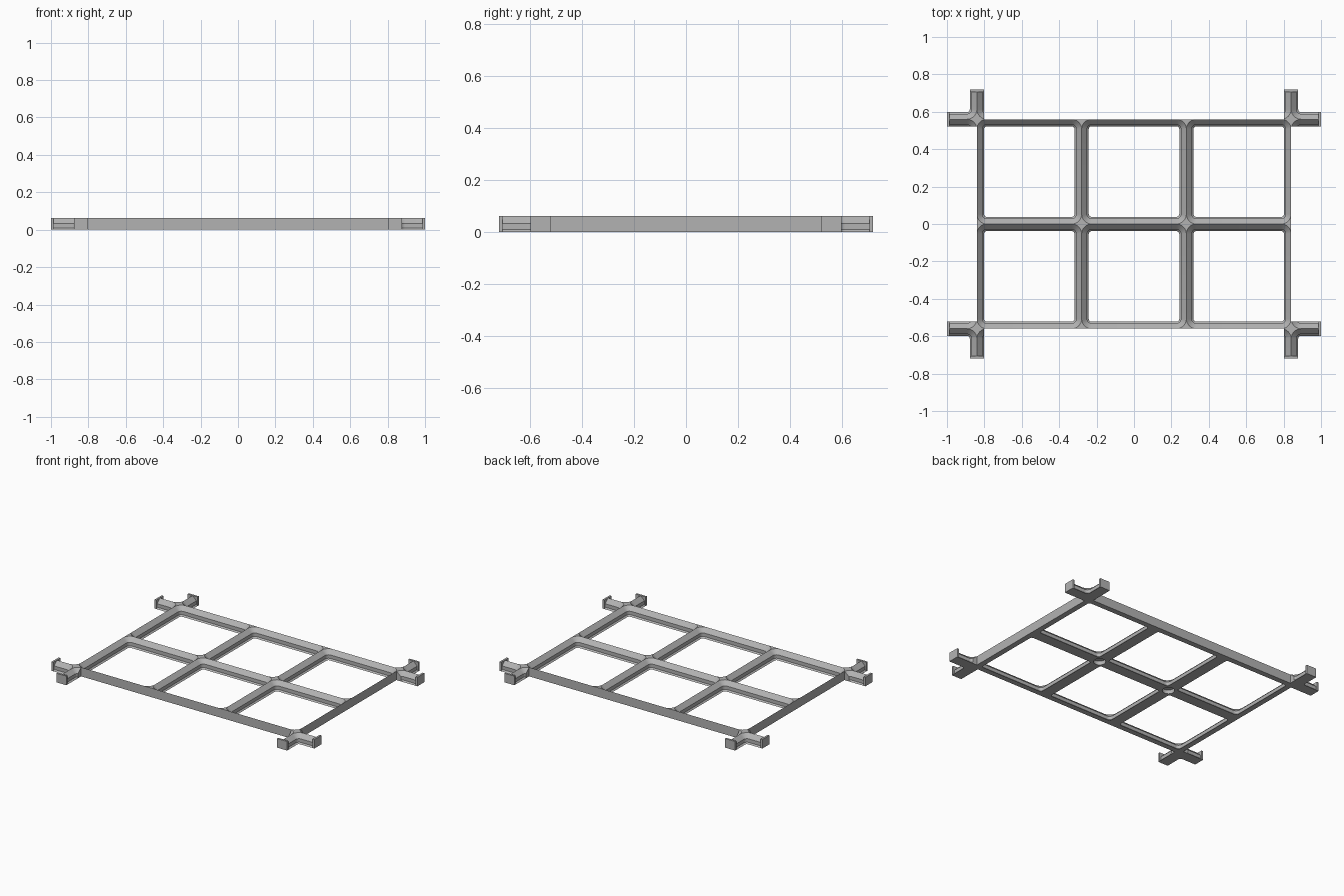
import bpy, bmesh, math
from mathutils import Matrix, Vector

if "Cube" in bpy.data.objects:
    bpy.data.objects.remove(bpy.data.objects["Cube"])

U = 1 / 75                  # base unit
PITCH, H = 42 * U, 4.65 * U
R, FOOT = 4 * U, 2.85 * U   # pocket corner radius, half width of a rib's foot
ARM, PLATE = 12 * U, 1 * U  # corner arm length and end plate thickness
LEVELS = [(0, H), (2.15 * U, 2.5 * U), (2.15 * U, 0.7 * U), (FOOT, 0)]  # inset, z
SEG = 8

grey = bpy.data.materials.new("grey")
grey.diffuse_color = (0.45, 0.45, 0.45, 1)
grey.use_nodes = True
grey.node_tree.nodes["Principled BSDF"].inputs["Base Color"].default_value = grey.diffuse_color


def arc(d):
    """Rounded pocket corner at inset d, from the x rib to the y rib."""
    pts = []
    for i in range(SEG + 1):
        a = math.radians(270 - 90 * i / SEG)
        pts.append((R + (R - d) * math.cos(a), R + (R - d) * math.sin(a)))
    return pts


def strip(bm, a, b):
    """Quads between two equally long rows of points."""
    va, vb = [bm.verts.new(p) for p in a], [bm.verts.new(p) for p in b]
    for i in range(len(a) - 1):
        bm.faces.new((va[i], va[i + 1], vb[i + 1], vb[i]))


def quadrant(main, cx, cy, sx, sy, lx, ly, hole=0.0, clip=None):
    """One quarter of a rib crossing, with ribs of length lx and ly."""
    bm = bmesh.new()
    # sloped rib sides
    rows = [[(x, y, z) for x, y in [(lx, d)] + arc(d) + [(d, ly)]] for d, z in LEVELS]
    for a, b in zip(rows, rows[1:]):
        strip(bm, a, b)
    # flat star on top of the crossing
    top = [(x, y, H) for x, y in arc(0)]
    strip(bm, top, [(0, 0, H)] * len(top))
    # underside, with an optional round pocket
    side = [(R, FOOT * i / 3) for i in range(3)]
    rim = side + arc(FOOT) + [(y, x) for x, y in reversed(side)]
    inner = [Vector(p).normalized() * hole for p in rim]
    strip(bm, [(x, y, 0) for x, y in rim], [(x, y, 0) for x, y in inner])
    if hole:
        roof = [(x, y, 2 * U) for x, y in inner]
        strip(bm, [(x, y, 0) for x, y in inner], roof)
        strip(bm, roof, [(0, 0, 2 * U)] * len(roof))
    strip(bm, [(R, 0, 0), (lx, 0, 0)], [(R, FOOT, 0), (lx, FOOT, 0)])
    strip(bm, [(0, R, 0), (0, ly, 0)], [(FOOT, R, 0), (FOOT, ly, 0)])
    bmesh.ops.remove_doubles(bm, verts=bm.verts, dist=1e-5)
    # trim to the width of the arm and close the cut
    if clip is not None:
        n = Vector((0, 0, 0))
        n[clip] = 1
        bmesh.ops.bisect_plane(bm, geom=bm.verts[:] + bm.edges[:] + bm.faces[:],
                               dist=1e-5, plane_co=n * FOOT, plane_no=n, clear_outer=True)
        o = 1 - clip
        cut = [v for v in bm.verts if abs(v.co[clip] - FOOT) < 2e-5 and v.co[o] < R + 1e-4]
        cut.sort(key=lambda v: (round(v.co.z, 5), v.co[o] if v.co.z < H / 2 else -v.co[o]))
        bm.faces.new(cut)
    bm.transform(Matrix.Translation((cx, cy, 0)) @ Matrix.Diagonal((sx, sy, 1, 1)))
    me = bpy.data.meshes.new("part")
    bm.to_mesh(me)
    bm.free()
    main.from_mesh(me)
    bpy.data.meshes.remove(me)


def add_object(name, bm):
    bmesh.ops.remove_doubles(bm, verts=bm.verts, dist=1e-5)
    bmesh.ops.recalc_face_normals(bm, faces=bm.faces)
    me = bpy.data.meshes.new(name)
    bm.to_mesh(me)
    bm.free()
    me.materials.append(grey)
    ob = bpy.data.objects.new(name, me)
    bpy.context.collection.objects.link(ob)
    return ob


# grid frame with its corner arms
frame = bmesh.new()
X, Y = 1.5 * PITCH, PITCH
for i in range(4):
    for j in range(3):
        cx, cy = (i - 1.5) * PITCH, (j - 1) * PITCH
        corner = i in (0, 3) and j in (0, 2)
        middle = i in (1, 2) and j == 1
        for sx in (-1, 1):
            for sy in (-1, 1):
                in_x, in_y = abs(cx + sx * U) < X, abs(cy + sy * U) < Y
                arm, half = ARM - PLATE, PITCH / 2
                if in_x and in_y:
                    quadrant(frame, cx, cy, sx, sy, half, half, 2.9 * U if middle else 0)
                elif corner:
                    clip = 1 if in_y else 0 if in_x else None
                    quadrant(frame, cx, cy, sx, sy, arm, arm, clip=clip)

# flat outer walls between the arms
for s in (-1, 1):
    a, b = X - FOOT, Y - FOOT
    strip(frame, [(-a, s * Y, 0), (a, s * Y, 0)], [(-a, s * Y, H), (a, s * Y, H)])
    strip(frame, [(s * X, -b, 0), (s * X, b, 0)], [(s * X, -b, H), (s * X, b, H)])
ob = add_object("grid_frame", frame)
bpy.context.view_layer.objects.active = ob
ob.select_set(True)
bpy.ops.object.shade_smooth_by_angle(angle=math.radians(30))

# end plates of the arms
plates = bmesh.new()
off = ARM - PLATE / 2
for sx in (-1, 1):
    for sy in (-1, 1):
        for pos, size in (((X + off, Y), (PLATE, 2 * FOOT)), ((X, Y + off), (2 * FOOT, PLATE))):
            m = Matrix.Translation((sx * pos[0], sy * pos[1], H / 2))
            bmesh.ops.create_cube(plates, size=1, matrix=m @ Matrix.Diagonal((*size, H, 1)))
add_object("arm_end_plates", plates)
